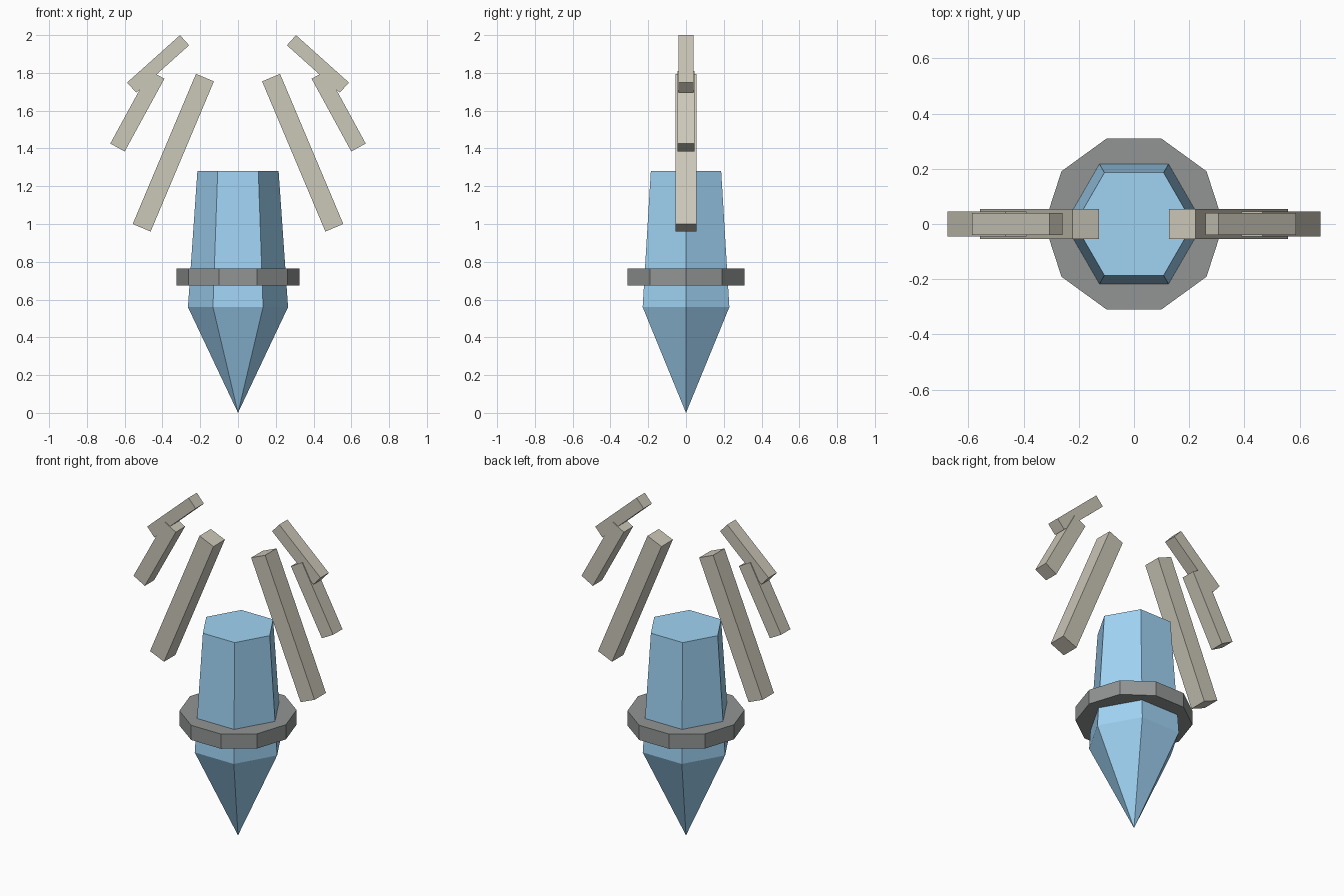
import bpy, bmesh, math
from mathutils import Vector

if "Cube" in bpy.data.objects:
    bpy.data.objects.remove(bpy.data.objects["Cube"])


def material(name, rgb):
    m = bpy.data.materials.new(name)
    m.diffuse_color = (*rgb, 1)
    m.use_nodes = True
    m.node_tree.nodes["Principled BSDF"].inputs["Base Color"].default_value = m.diffuse_color
    return m


BLUE = material("crystal_blue", (0.35, 0.65, 0.90))
STONE = material("pale_stone", (0.60, 0.57, 0.48))
IRON = material("dark_grey", (0.29, 0.30, 0.30))


def finish(name, bm, mat):
    bmesh.ops.recalc_face_normals(bm, faces=bm.faces[:])
    mesh = bpy.data.meshes.new(name)
    bm.to_mesh(mesh)
    bm.free()
    mesh.materials.append(mat)
    obj = bpy.data.objects.new(name, mesh)
    bpy.context.collection.objects.link(obj)
    return obj


def lathe(name, sides, levels, mat):
    """Faceted solid from (radius, z) levels; radius 0 makes a point."""
    bm = bmesh.new()
    rings = []
    for r, z in levels:
        n = sides if r else 1
        rings.append([bm.verts.new((r * math.cos(math.tau * i / sides),
                                    r * math.sin(math.tau * i / sides), z)) for i in range(n)])
    for a, b in zip(rings, rings[1:]):
        for i in range(sides):
            j = (i + 1) % sides
            if len(a) == 1:
                bm.faces.new((a[0], b[j], b[i]))
            else:
                bm.faces.new((a[i], a[j], b[j], b[i]))
    for ring in (rings[0], rings[-1]):
        if len(ring) > 1:
            bm.faces.new(ring)
    return finish(name, bm, mat)


def bar(name, start, end, width, depth, mat):
    """Square-ended bar between two (x, z) points."""
    a, b = Vector((start[0], 0, start[1])), Vector((end[0], 0, end[1]))
    bm = bmesh.new()
    bmesh.ops.create_cube(bm, size=1)
    bmesh.ops.scale(bm, vec=(width, depth, (b - a).length), verts=bm.verts)
    obj = finish(name, bm, mat)
    obj.location = (a + b) / 2
    obj.rotation_euler.y = math.atan2(b.x - a.x, b.z - a.z)
    return obj


# Six-sided crystal and ten-sided collar
lathe("crystal", 6, [(0, 0), (0.265, 0.56), (0.215, 1.28)], BLUE)
lathe("collar", 10, [(0.325, 0.675), (0.325, 0.765)], IRON)

# Floating bars, mirrored left and right
BARS = [
    ("inner_bar", (0.51, 0.98), (0.175, 1.775), 0.103, 0.11),
    ("outer_bar", (0.638, 1.405), (0.428, 1.79), 0.087, 0.09),
    ("upper_bar", (0.563, 1.722), (0.283, 1.973), 0.072, 0.08),
]
for name, (x0, z0), (x1, z1), width, depth in BARS:
    for side, s in (("right", 1), ("left", -1)):
        bar(f"{name}_{side}", (s * x0, z0), (s * x1, z1), width, depth, STONE)
